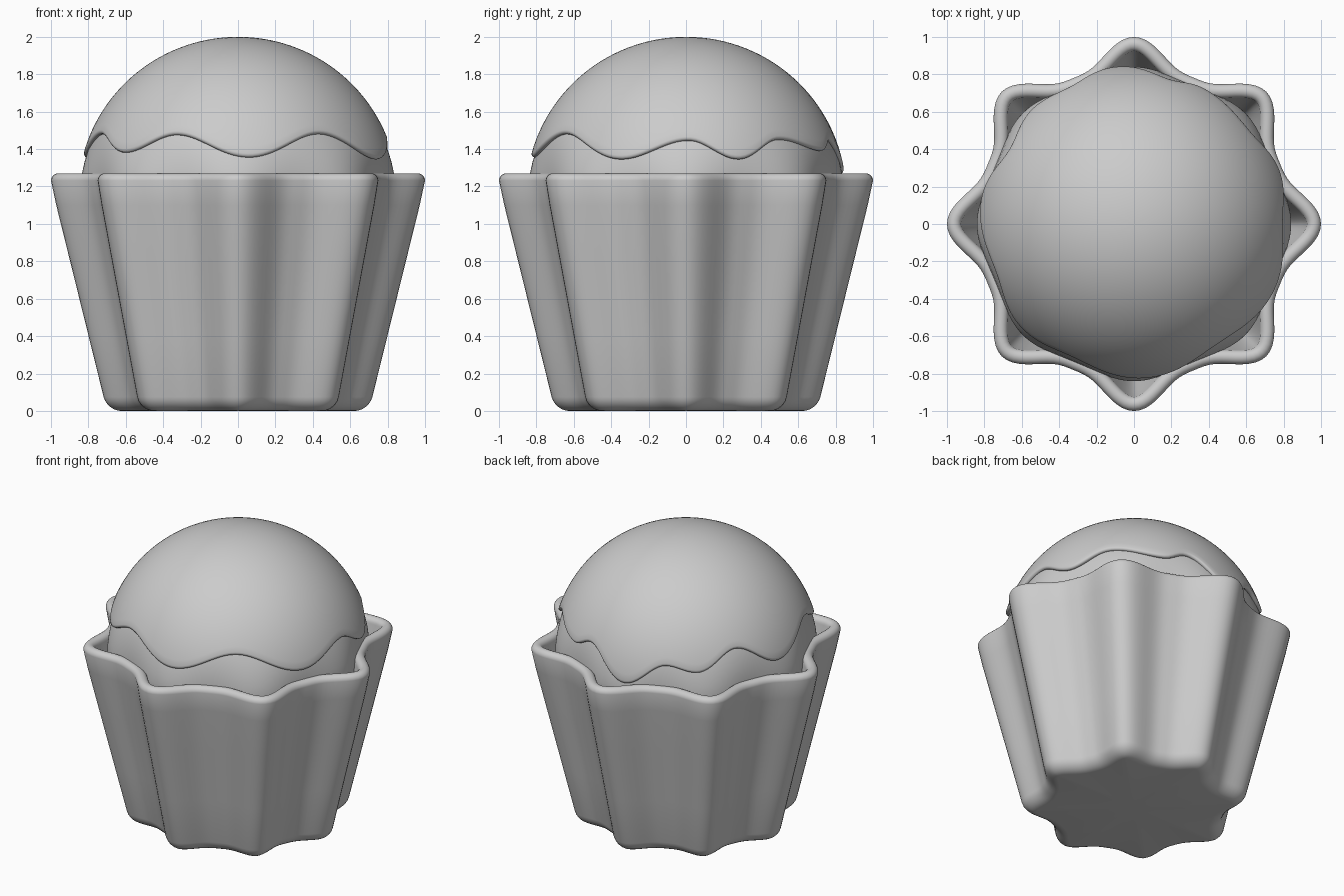
import bpy, bmesh, math

if "Cube" in bpy.data.objects:
    bpy.data.objects.remove(bpy.data.objects["Cube"])

SEG = 192
ANG = [2 * math.pi * i / SEG for i in range(SEG)]


def loft(name, rings, start, end=None):
    """Skin a stack of closed rings, with fan caps at the start/end points."""
    bm = bmesh.new()
    loops = [[bm.verts.new(p) for p in ring] for ring in rings]
    for a, b in zip(loops, loops[1:]):
        for i in range(SEG):
            j = (i + 1) % SEG
            bm.faces.new((a[i], a[j], b[j], b[i]))
    for point, loop in ((start, loops[0]), (end, loops[-1])):
        if point:
            c = bm.verts.new(point)
            for i in range(SEG):
                bm.faces.new((c, loop[i], loop[(i + 1) % SEG]))
    bmesh.ops.recalc_face_normals(bm, faces=bm.faces)
    me = bpy.data.meshes.new(name)
    bm.to_mesh(me)
    bm.free()
    for p in me.polygons:
        p.use_smooth = True
    ob = bpy.data.objects.new(name, me)
    bpy.context.collection.objects.link(ob)
    return ob


def polar(r, a, z):
    return (r * math.sin(a), -r * math.cos(a), z)


# Fluted cup: eight-pointed outline, tapered, with rounded rim and foot
def star(a):
    return 0.845 + 0.155 * ((1 + math.cos(8 * a)) / 2) ** 1.5


def cup_ring(off, z):
    s = 0.70 + 0.247 * z if z < 1.215 else 1.0
    ring = []
    for a in ANG:
        p, q = (polar(star(a + d), a + d, 0) for d in (-0.001, 0.001))
        tx, ty = q[0] - p[0], q[1] - p[1]
        l = math.hypot(tx, ty)
        x, y, _ = polar(star(a) * s, a, 0)
        ring.append((x + off * ty / l, y - off * tx / l, z))
    return ring


def arc(cx, cz, r, a0, a1, n):
    return [(cx + r * math.cos(math.radians(a0 + (a1 - a0) * i / n)),
             cz + r * math.sin(math.radians(a0 + (a1 - a0) * i / n))) for i in range(n + 1)]


prof = arc(-0.075, 0.075, 0.075, -90, 0, 6)
prof += [(0, 0.4), (0, 0.8), (0, 1.1)]
prof += arc(-0.038, 1.232, 0.038, 0, 180, 10)
prof += [(-0.076, 1.1), (-0.076, 0.6), (-0.076, 0.1)]
loft("fluted_cup", [cup_ring(o, z) for o, z in prof], (0, 0, 0), (0, 0, 0.1))


# Cake: a dome that swells slightly towards the flutes, tapering inside the cup
def cake_ring(t):
    up = math.sin(t) > 0
    z = 1.2 + (0.755 if up else 0.5) * math.sin(t)
    lobe = 0.02 * max(0, 1 - abs(z - 1.2) / 0.3)
    return [polar((0.822 + lobe * math.cos(8 * a)) * math.cos(t), a, z) for a in ANG]


loft("cake_dome", [cake_ring(math.radians(86 - 4 * i)) for i in range(44)],
     (0, 0, 1.955), (0, 0, 0.7))

# Icing: draped cap whose wavy lower edge follows (angle from front, height)
EDGE = [(4, 1.365), (34, 1.49), (65, 1.355), (91, 1.455), (110, 1.355), (129, 1.46),
        (154, 1.40), (165, 1.455), (187, 1.275), (206, 1.42), (220, 1.38), (239, 1.50),
        (261, 1.36), (290, 1.49), (312, 1.39), (335, 1.485), (364, 1.365)]


def edge_z(a):
    d = math.degrees(a)
    if d < EDGE[0][0]:
        d += 360
    for (d0, z0), (d1, z1) in zip(EDGE, EDGE[1:]):
        if d0 <= d <= d1:
            return z0 + (z1 - z0) * (1 - math.cos(math.pi * (d - d0) / (d1 - d0))) / 2


def icing_point(a, f, inset):
    t_end = math.asin((edge_z(a) + 0.012 - 1.15) / 0.85)
    t = math.pi / 2 + (t_end - math.pi / 2) * f
    return polar((0.857 - inset) * math.cos(t), a, 1.15 + (0.85 - inset) * math.sin(t))


steps = [(i / 28, 0) for i in range(1, 29)]
# rolled lip tucking back under into the cake
steps += [(1.009, 0.003), (1.015, 0.010), (1.016, 0.020), (1.010, 0.030), (0.99, 0.045), (0.95, 0.06)]
loft("icing_cap", [[icing_point(a, f, k) for a in ANG] for f, k in steps], (0, 0, 2.0))
